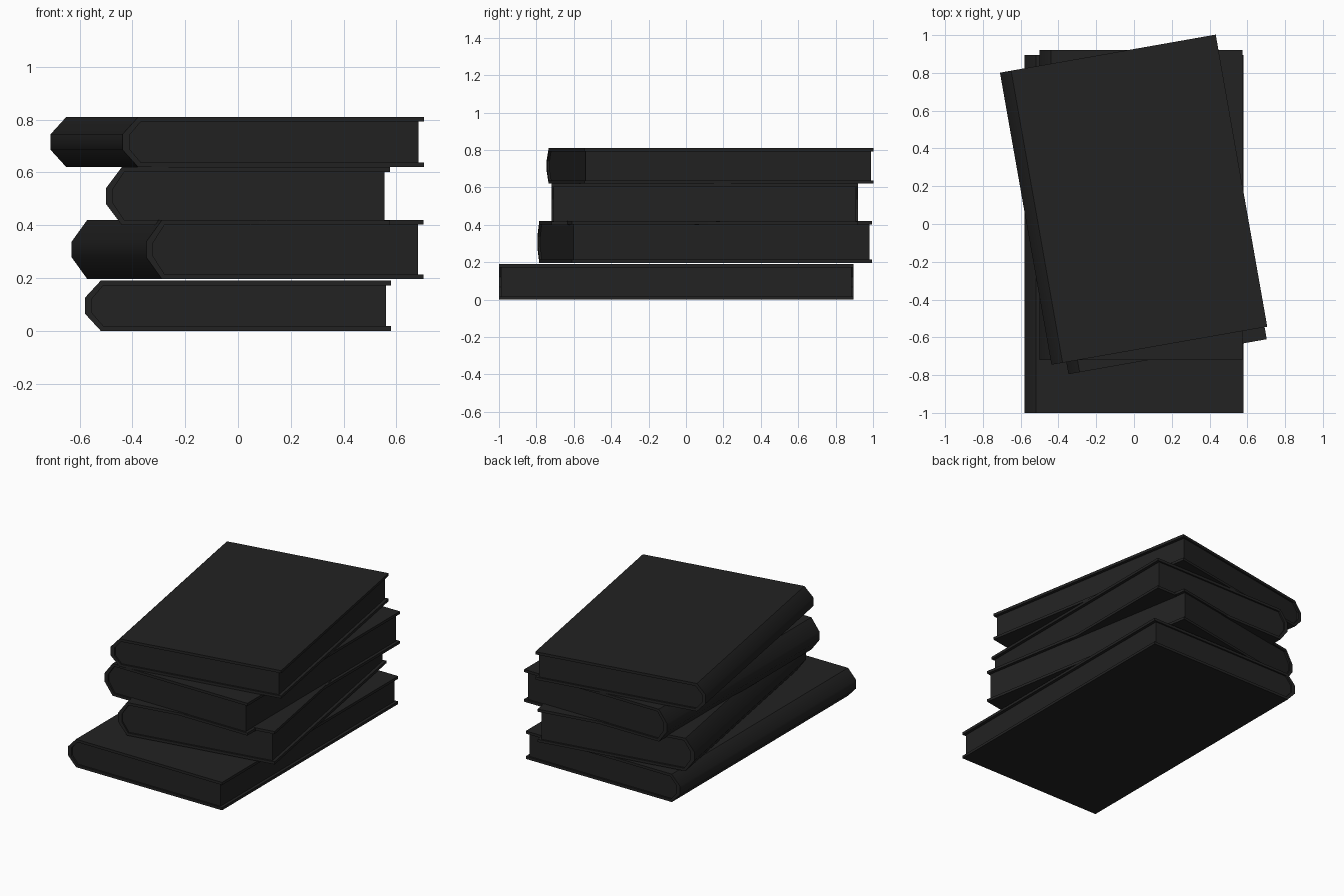
import bpy, bmesh, math
from mathutils import Matrix

if "Cube" in bpy.data.objects:
    bpy.data.objects.remove(bpy.data.objects["Cube"])

dark = bpy.data.materials.new("charcoal")
dark.diffuse_color = (0.016, 0.016, 0.016, 1)
dark.use_nodes = True
dark.node_tree.nodes["Principled BSDF"].inputs["Base Color"].default_value = dark.diffuse_color


def prism(name, profile, y0, y1, place, smooth_edges=()):
    """Extrude an x-z profile along y; smooth_edges are profile sides shaded smooth."""
    bm = bmesh.new()
    a = [bm.verts.new((x, y0, z)) for x, z in profile]
    b = [bm.verts.new((x, y1, z)) for x, z in profile]
    n = len(profile)
    bm.faces.new(a)
    bm.faces.new(b[::-1])
    for i in range(n):
        j = (i + 1) % n
        f = bm.faces.new((a[i], b[i], b[j], a[j]))
        f.smooth = i in smooth_edges
    bmesh.ops.recalc_face_normals(bm, faces=bm.faces)
    me = bpy.data.meshes.new(name)
    bm.to_mesh(me)
    bm.free()
    me.materials.append(dark)
    ob = bpy.data.objects.new(name, me)
    bpy.context.collection.objects.link(ob)
    ob.matrix_world = place


def book(name, corner, width, length, z0, z1, angle):
    """Corner is the front end of the spine; the spine runs along local y."""
    h = z1 - z0
    t, d = 0.018, 0.06             # board thickness, spine depth
    lo, hi = h / 2 - 0.03, h / 2 + 0.03
    place = Matrix.Translation((corner[0], corner[1], z0)) @ Matrix.Rotation(math.radians(angle), 4, 'Z')
    # cover: boards and faceted spine as one C-shaped shell
    k = 0.026
    inner = [(d + 0.01, t), (k, lo + 0.004), (k, hi - 0.004), (d + 0.01, h - t)]
    outer = [(width, h), (d, h), (0, hi), (0, lo), (d, 0), (width, 0)]
    shell = outer + [(width, t)] + inner + [(width, h - t)]
    prism(name + "_cover", shell, 0, length, place, (1, 2, 3))
    # page block set back from the boards
    pages = inner + [(width - 0.02, h - t), (width - 0.02, t)]
    prism(name + "_pages", pages, 0.011, length - 0.011, place)


book("bottom_book", (-0.58, -1.0), 1.16, 1.895, 0.0, 0.19, 0)
book("second_book", (-0.347, -0.795), 1.066, 1.63, 0.196, 0.42, 10)
book("third_book", (-0.50, -0.72), 1.075, 1.64, 0.40, 0.62, 0)
book("top_book", (-0.437, -0.745), 1.16, 1.57, 0.62, 0.81, 10)
